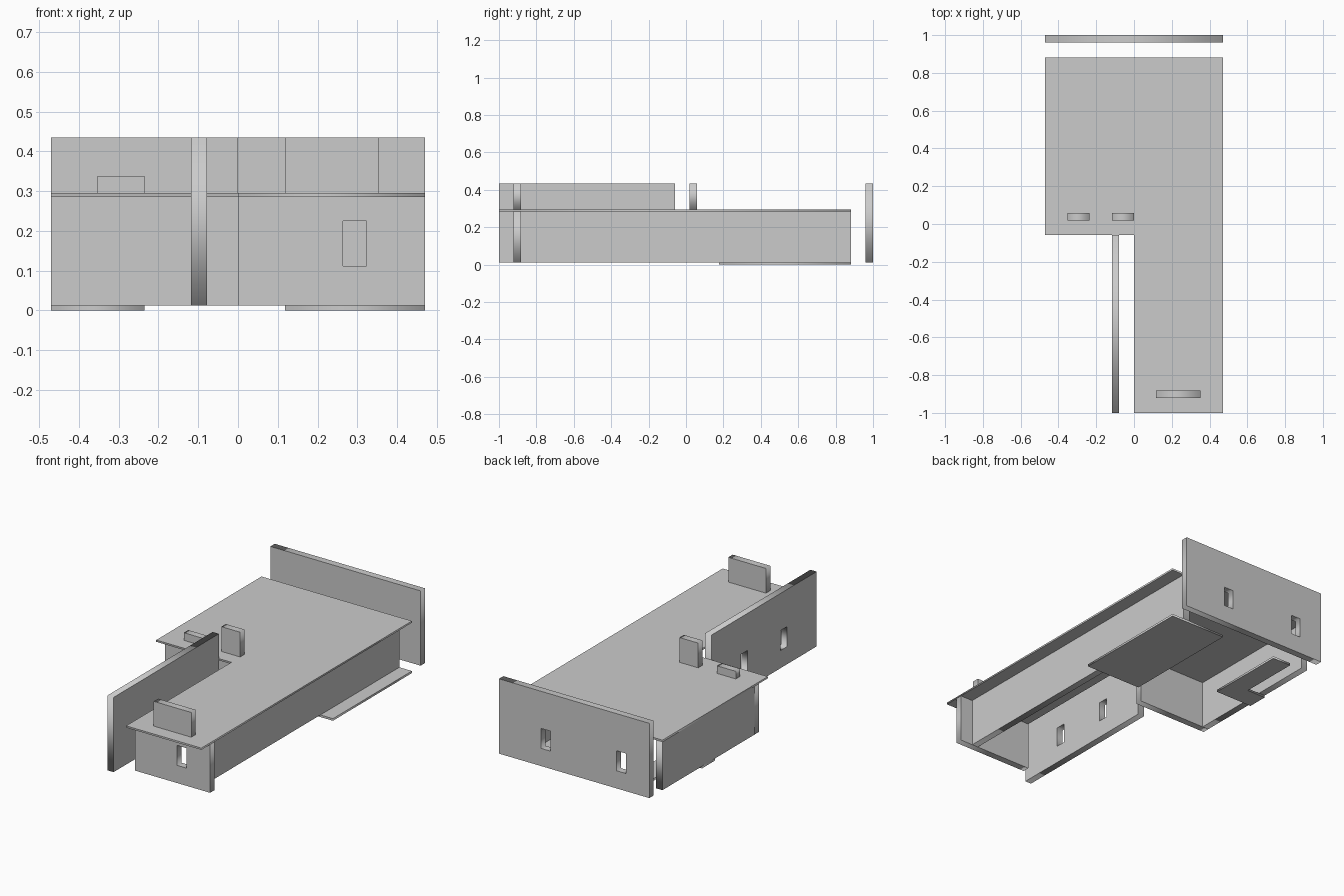
import bpy
from math import pi

if "Cube" in bpy.data.objects:
    bpy.data.objects.remove(bpy.data.objects["Cube"])

M = 2 / 51                 # wall thickness, the module of the whole plan
X0, Y0 = -12 * M, -1.0     # plan origin: front left corner
Z_WALL, Z_ROOF, Z_DECK, Z_TOP = 0.012, 0.285, 0.295, 0.435
WIN_Z = (0.112, 0.225)


def panel(name, loops, thickness, location, rotation=(0, 0, 0)):
    """Extrude a flat outline (first loop) with holes (further loops)."""
    curve = bpy.data.curves.new(name, 'CURVE')
    curve.dimensions = '2D'
    curve.fill_mode = 'BOTH'
    curve.extrude = thickness / 2
    for pts in loops:
        s = curve.splines.new('POLY')
        s.points.add(len(pts) - 1)
        for p, (u, v) in zip(s.points, pts):
            p.co = (u, v, 0, 1)
        s.use_cyclic_u = True
    obj = bpy.data.objects.new(name, curve)
    obj.location, obj.rotation_euler = location, rotation
    bpy.context.collection.objects.link(obj)
    bpy.ops.object.select_all(action='DESELECT')
    obj.select_set(True)
    bpy.context.view_layer.objects.active = obj
    bpy.ops.object.convert(target='MESH')


def rect(u0, u1, v0, v1):
    return [(u0, v0), (u1, v0), (u1, v1), (u0, v1)]


def slab(name, plan, z0, z1):
    """Horizontal slab; plan points in modules."""
    pts = [(X0 + a * M, Y0 + b * M) for a, b in plan]
    panel(name, [pts], z1 - z0, (0, 0, (z0 + z1) / 2))


def wall(name, axis, start, end, at, z0, z1, windows=()):
    """Upright wall along x or y, one module thick; windows are centres in modules."""
    o, across = (X0, Y0) if axis == 'x' else (Y0, X0)
    loops = [rect(o + start * M, o + end * M, z0, z1)]
    for w in windows:
        c = o + w * M
        loops.append(rect(c - 0.75 * M, c + 0.75 * M, *WIN_Z))
    mid = across + (at + 0.5) * M
    if axis == 'x':
        panel(name, loops, M, (0, mid, 0), (pi / 2, 0, 0))
    else:
        panel(name, loops, M, (mid, 0, 0), (pi / 2, 0, pi / 2))


# L-shaped roof
slab("roof", [(12, 0), (24, 0), (24, 48), (0, 48), (0, 24), (12, 24)], Z_ROOF, Z_DECK)

# Ground slabs
slab("terrace_slab", [(15, 30), (24, 30), (24, 48), (15, 48)], 0, Z_WALL)
slab("path_slab", [(0, 36), (6, 36), (6, 48), (3, 48), (3, 39), (0, 39)], 0, Z_WALL)

# Tall free-standing walls
wall("back_screen_wall", 'x', 0, 24, 50, Z_WALL, Z_TOP, (4.5, 16.5))
wall("side_screen_wall", 'y', 0, 24, 9, Z_WALL, Z_TOP, (7.5, 16.5))

# Walls carrying the roof
wall("front_wall", 'x', 12, 24, 2, Z_WALL, Z_ROOF, (19.5,))
wall("right_wall", 'y', 3, 48, 21, Z_WALL, Z_ROOF)
wall("wing_front_wall", 'x', 0, 12, 26, Z_WALL, Z_ROOF)
wall("left_wall", 'y', 27, 48, 0, Z_WALL, Z_ROOF)

# Upstands above the roof
wall("front_upstand", 'x', 15, 21, 2, Z_DECK, Z_TOP)
wall("tall_upstand", 'x', 9, 12, 26, Z_DECK, Z_TOP)
wall("low_upstand", 'x', 3, 6, 26, Z_DECK, 0.338)
